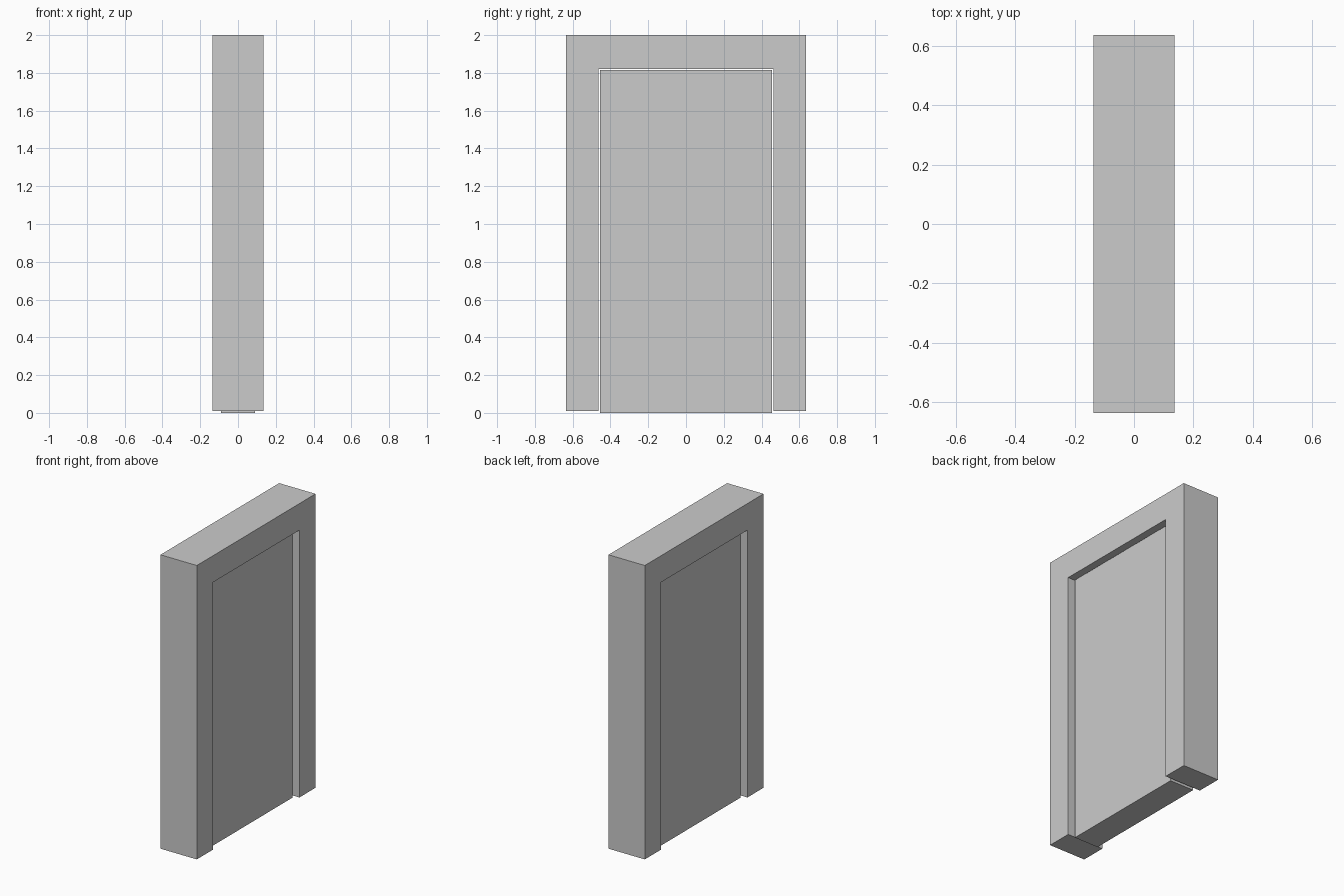
import bpy
import bmesh

if "Cube" in bpy.data.objects:
    bpy.data.objects.remove(bpy.data.objects["Cube"])


def extrude_profile(name, profile, half_depth):
    """Extrude a closed (y, z) outline along x, centred on x = 0."""
    bm = bmesh.new()
    face = bm.faces.new([bm.verts.new((-half_depth, y, z)) for y, z in profile])
    result = bmesh.ops.extrude_face_region(bm, geom=[face])
    moved = [v for v in result["geom"] if isinstance(v, bmesh.types.BMVert)]
    bmesh.ops.translate(bm, vec=(2 * half_depth, 0, 0), verts=moved)
    bmesh.ops.recalc_face_normals(bm, faces=bm.faces)
    mesh = bpy.data.meshes.new(name)
    bm.to_mesh(mesh)
    bm.free()
    obj = bpy.data.objects.new(name, mesh)
    bpy.context.collection.objects.link(obj)
    return obj


# Door frame: one arch-shaped outline with two jambs and a header
outer, inner = 0.635, 0.463
base, head, top = 0.01, 1.82, 2.0
half = [(outer, top), (outer, base), (inner, base), (inner, head)]
extrude_profile("door_frame", half + [(-y, z) for y, z in reversed(half)], 0.136)

# Door panel: recessed on both sides, with a thin gap, reaching the ground
w, h = 0.454, 1.815
extrude_profile("door_panel", [(-w, 0), (w, 0), (w, h), (-w, h)], 0.09)
